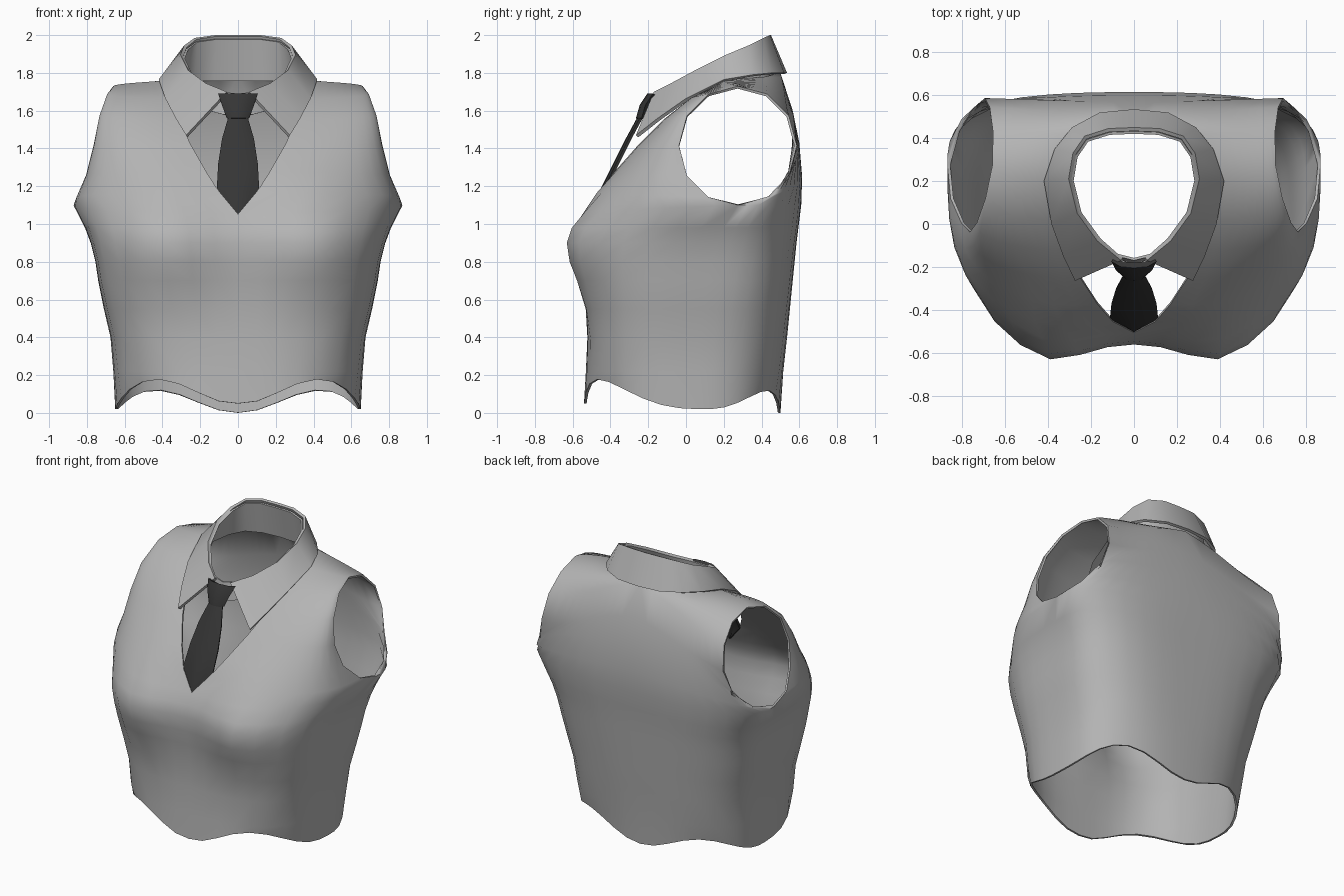
import bpy, bmesh
from math import sin, cos, pi, exp, radians
from mathutils import Vector

if "Cube" in bpy.data.objects:
    bpy.data.objects.remove(bpy.data.objects["Cube"])


def material(name, value):
    m = bpy.data.materials.new(name)
    m.use_nodes = True
    m.diffuse_color = (value, value, value, 1)
    m.node_tree.nodes["Principled BSDF"].inputs["Base Color"].default_value = m.diffuse_color
    return m


cloth = material("grey cloth", 0.46)
dark = material("dark tie fabric", 0.036)


def add_sheet(bm, rows, flip=False):
    """Skin a list of equally long point rows."""
    grid = [[bm.verts.new(p) for p in row] for row in rows]
    for low, high in zip(grid, grid[1:]):
        for j in range(len(low) - 1):
            quad = [low[j], low[j + 1], high[j + 1], high[j]]
            bm.faces.new(quad[::-1] if flip else quad)


def finish(name, bm, mat, thickness, angle=40):
    """Weld, mirror across x, thicken and shade a half part."""
    bmesh.ops.remove_doubles(bm, verts=bm.verts, dist=0.0005)
    mesh = bpy.data.meshes.new(name)
    bm.to_mesh(mesh)
    bm.free()
    mesh.materials.append(mat)
    ob = bpy.data.objects.new(name, mesh)
    bpy.context.collection.objects.link(ob)
    ob.modifiers.new("Mirror", "MIRROR")
    solid = ob.modifiers.new("Thickness", "SOLIDIFY")
    solid.thickness = thickness
    solid.offset = -1
    bpy.ops.object.select_all(action="DESELECT")
    ob.select_set(True)
    bpy.context.view_layer.objects.active = ob
    bpy.ops.object.convert(target="MESH")
    bpy.ops.object.shade_smooth_by_angle(angle=radians(angle))


# Vest body: rows run from the centre line to the side seam or armhole edge
COLS = 10


def row(start, end, n, hem=0):
    points = []
    for j in range(COLS + 1):
        t = j / COLS
        s, c = sin(t * pi / 2), cos(t * pi / 2)
        r = (s ** n + c ** n) ** (1 / n)
        x = start[0] + (end[0] - start[0]) * s / r
        y = end[1] + (start[1] - end[1]) * c / r
        z = start[2] + (end[2] - start[2]) * t + hem * sin(pi * t ** 0.8) ** 3
        if y < 0.1:  # chest fullness
            y -= 0.085 * exp(-((x - 0.39) / 0.2) ** 2 - ((z - 0.9) / 0.28) ** 2)
        points.append((x, y, z))
    return points


def armhole(angle):
    c, s = cos(angle), sin(angle)
    return (0.765 - 0.06 * s - 0.045 * s ** 3 - 0.035 * c * (c + 1),
            0.275 + 0.312 * c, 1.415 + 0.315 * s)


# height, half width, front depth, back depth, front squareness
levels = [(0.22, 0.66, 0.53, 0.515, 3.1), (0.4, 0.675, 0.522, 0.535, 3.3),
          (0.55, 0.71, 0.525, 0.55, 3.5), (0.7, 0.74, 0.54, 0.565, 3.7),
          (0.8, 0.755, 0.555, 0.575, 3.8), (0.9, 0.78, 0.56, 0.585, 3.8),
          (0.98, 0.81, 0.545, 0.595, 3.5)]
hem_side = (0.65, 0.06, 0.02)
front = [row((0, -0.54, 0.05), hem_side, 2.8, 0.14)]
back = [row((0, 0.5, 0), hem_side, 2.6, 0.11)]
for z, w, f, b, n in levels:
    side = (w, 0.07 + 0.18 * (z / 1.1) ** 3, z)
    front.append(row((0, -f, z), side, n))
    back.append(row((0, b, z), side, 2.6 + 0.8 * z))

# neckline points, bottom to shoulder
neck_front = [(0, -0.505, 1.05), (0.1, -0.45, 1.17), (0.17, -0.37, 1.28), (0.25, -0.25, 1.42),
              (0.31, -0.12, 1.55), (0.36, 0.02, 1.66), (0.37, 0.2, 1.76)]
neck_back = [(0, 0.61, 1.1), (0, 0.615, 1.25), (0, 0.6, 1.43), (0, 0.565, 1.6),
             (0, 0.5, 1.8), (0.27, 0.42, 1.78)]
front_curve = [3.1, 2.7, 2.4, 2.3, 2.2, 2.1, 2]
back_curve = [3, 2.6, 2, 1, 1, 1.3]
for k in range(7):
    step = k * pi / 6
    front.append(row(neck_front[k], armhole(-pi / 2 - step), front_curve[k]))
    if k < 6:
        back.append(row(neck_back[k], armhole(-pi / 2 + step), back_curve[k]))

bm = bmesh.new()
add_sheet(bm, front)
add_sheet(bm, back + [front[-1]], flip=True)
finish("vest_body", bm, cloth, 0.014, 60)

# Folded collar: from the back centre round to the front point
top = [(0, 0.45, 2.0), (0.12, 0.445, 2.0), (0.23, 0.41, 1.985), (0.285, 0.33, 1.945),
       (0.305, 0.21, 1.895), (0.265, 0.05, 1.815), (0.17, -0.08, 1.745), (0.06, -0.17, 1.7)]
bottom = [(0, 0.535, 1.8), (0.16, 0.52, 1.8), (0.29, 0.45, 1.8), (0.37, 0.35, 1.79),
          (0.42, 0.2, 1.765), (0.385, 0.0, 1.665), (0.33, -0.15, 1.56), (0.275, -0.265, 1.47)]
bm = bmesh.new()
add_sheet(bm, [bottom, top], flip=True)
finish("collar", bm, cloth, 0.018, 60)

# Collar stand: closed band inside the collar
stand_top = [Vector(p) * 0.96 + Vector((0, 0, 0.06)) for p in top[:-1]]
stand_top += [Vector((0.08, -0.15, 1.7)), Vector((0, -0.17, 1.69))]
stand_low = [(0, 0.475, 1.76), (0.13, 0.465, 1.76), (0.24, 0.42, 1.76), (0.31, 0.33, 1.75),
             (0.345, 0.2, 1.74), (0.3, 0.03, 1.66), (0.19, -0.09, 1.61),
             (0.08, -0.165, 1.58), (0, -0.185, 1.57)]
bm = bmesh.new()
add_sheet(bm, [stand_low, stand_top], flip=True)
finish("collar_stand", bm, cloth, 0.012, 60)


# Tie: half outlines of (half width, depth, height), raised along the middle
def tie_part(name, outline, ridge, thickness):
    bm = bmesh.new()
    add_sheet(bm, [[(0, y - ridge, z), (w * 0.6, y - ridge * 0.8, z), (w, y, z)]
                   for w, y, z in outline])
    finish(name, bm, dark, thickness)


tie_part("tie_blade", [(0.004, -0.49, 1.05), (0.113, -0.445, 1.17), (0.105, -0.37, 1.32),
                       (0.085, -0.305, 1.45), (0.05, -0.24, 1.57)], 0.015, 0.015)
tie_part("tie_knot", [(0.06, -0.235, 1.56), (0.085, -0.215, 1.63), (0.105, -0.175, 1.69)],
         0.03, 0.03)
